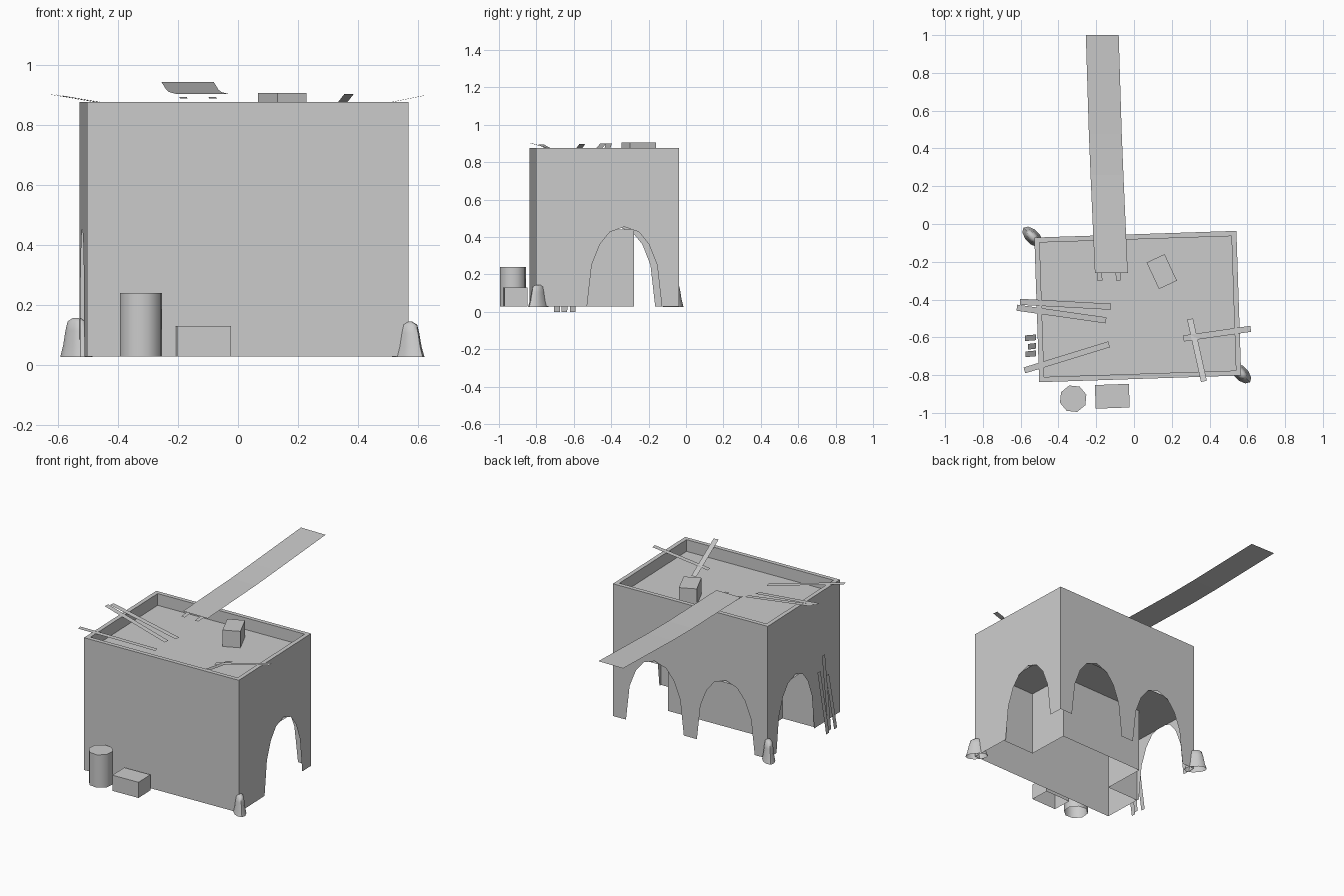
import bpy, bmesh, math
from mathutils import Matrix, Vector

if "Cube" in bpy.data.objects:
    bpy.data.objects.remove(bpy.data.objects["Cube"])

Z0, Z1, ROOF, CEIL = 0.03, 0.875, 0.80, 0.44
HW, HD = 0.535, 0.383
HOUSE = Matrix.Translation((0.02, -0.437, 0)) @ Matrix.Rotation(math.radians(1.9), 4, 'Z')


def mesh_object(name, faces, matrix=Matrix()):
    """Object from a list of polygons, each a list of points."""
    bm = bmesh.new()
    for pts in faces:
        bm.faces.new([bm.verts.new(matrix @ Vector(p)) for p in pts])
    bmesh.ops.remove_doubles(bm, verts=bm.verts, dist=0.0005)
    bmesh.ops.recalc_face_normals(bm, faces=bm.faces)
    me = bpy.data.meshes.new(name)
    bm.to_mesh(me)
    bm.free()
    ob = bpy.data.objects.new(name, me)
    bpy.context.collection.objects.link(ob)
    return ob


def smooth(ob):
    bpy.ops.object.select_all(action='DESELECT')
    bpy.context.view_layer.objects.active = ob
    ob.select_set(True)
    bpy.ops.object.shade_smooth_by_angle(angle=math.radians(50))


# Outer walls with arched openings cut into their lower edge
HALF_ARCH = [(0.2, Z0), (0.175, 0.25), (0.132, 0.36), (0.078, 0.427), (0, 0.455)]


def arch_outline(c):
    left = [(c - u, z) for u, z in HALF_ARCH]
    right = [(c + u, z) for u, z in HALF_ARCH[-2::-1]]
    return left + right


def wall(half, centres, place):
    pts = [(-half, Z1), (-half, Z0)]
    for c in centres:
        pts += arch_outline(c)
    pts += [(half, Z0), (half, Z1)]
    return [place(u, z) for u, z in pts]


walls = [
    wall(HW, [], lambda u, z: (u, -HD, z)),
    wall(HW, [-0.245, 0.245], lambda u, z: (u, HD, z)),
    wall(HD, [0.09], lambda u, z: (-HW, u, z)),
    wall(HD, [0.09], lambda u, z: (HW, u, z)),
]
mesh_object("outer_walls", walls, HOUSE)

# Parapet rim, its inner faces and the sunken roof
def ring(w, d, z):
    return [(-w, -d, z), (w, -d, z), (w, d, z), (-w, d, z)]


T = 0.027
outer, inner, floor = ring(HW, HD, Z1), ring(HW - T, HD - T, Z1), ring(HW - T, HD - T, ROOF)
faces = [floor]
for i in range(4):
    j = (i + 1) % 4
    faces += [[outer[i], outer[j], inner[j], inner[i]], [inner[i], inner[j], floor[j], floor[i]]]
mesh_object("roof_and_parapet", faces, HOUSE)

# Stepped room wall behind the arcade, and the arcade ceiling
S, YF, YB = 0.305, -0.126, 0.15
path = [(HW, YF), (S, YF), (S, YB), (-S, YB), (-S, YF), (-HW, YF)]
faces = [[(*a, Z0), (*b, Z0), (*b, CEIL), (*a, CEIL)] for a, b in zip(path, path[1:])]
faces.append([(x, y, CEIL) for x, y in path + [(-HW, HD), (HW, HD)]])
mesh_object("arcade_interior", faces, HOUSE)


# Crates, open underneath
def crate(name, centre, size, z0, z1, angle):
    m = Matrix.Translation((*centre, 0)) @ Matrix.Rotation(math.radians(angle), 4, 'Z')
    lo, hi = ring(size[0] / 2, size[1] / 2, z0), ring(size[0] / 2, size[1] / 2, z1)
    sides = [[lo[i], lo[(i + 1) % 4], hi[(i + 1) % 4], hi[i]] for i in range(4)]
    mesh_object(name, sides + [hi], m)


crate("ground_crate", (-0.115, -0.912), (0.18, 0.125), Z0, 0.13, 2)
crate("roof_crate", (0.147, -0.252), (0.105, 0.155), ROOF, 0.905, 25)


# Lathed parts: barrel and bell-shaped corner stones
def lathe(name, profile, sides, matrix):
    rings = [[(r * math.cos(2 * math.pi * k / sides), r * math.sin(2 * math.pi * k / sides), z)
              for k in range(sides)] for r, z in profile]
    faces = [[a[k], a[(k + 1) % sides], b[(k + 1) % sides], b[k]]
             for a, b in zip(rings, rings[1:]) for k in range(sides)]
    smooth(mesh_object(name, faces + [rings[-1]], matrix))


lathe("barrel", [(0.073, Z0), (0.073, 0.24)], 8,
      Matrix.Translation((-0.322, -0.925, 0)) @ Matrix.Rotation(0.3, 4, 'Z'))

BELL = [(1, 0), (0.82, 0.035), (0.68, 0.08), (0.55, 0.108), (0.25, 0.118)]
for name, x, y, h in (("front_corner_stone", 0.566, -0.79, 1), ("back_corner_stone", -0.537, -0.068, 1.1)):
    m = (Matrix.Translation((x, y, 0.027)) @ Matrix.Rotation(math.radians(-45), 4, 'Z')
         @ Matrix.Diagonal((0.068, 0.037, h, 1)))
    lathe(name, BELL, 10, m)


# Thin loose planks running between two points
def plank(name, a, b, width, side=None):
    a, b = Vector(a), Vector(b)
    s = Vector(side) if side else (b - a).cross(Vector((0, 0, 1))).normalized()
    s = s * width / 2
    mesh_object(name, [[a - s, b - s, b + s, a + s]])


roof_planks = [
    ((-0.603, -0.412, 0.90), (-0.122, -0.438, 0.82)),
    ((-0.62, -0.443, 0.90), (-0.148, -0.51, 0.82)),
    ((-0.58, -0.775, 0.895), (-0.132, -0.637, 0.82)),
    ((0.618, -0.555, 0.897), (0.262, -0.606, 0.825)),
    ((0.37, -0.833, 0.903), (0.297, -0.503, 0.81)),
]
for i, (a, b) in enumerate(roof_planks):
    plank(f"roof_plank_{i + 1}", a, b, 0.032)

# Planks leaning on the left wall
for i, (y0, y1, x0, top) in enumerate(((-0.69, -0.685, -0.575, 0.33), (-0.65, -0.645, -0.56, 0.47),
                                      (-0.605, -0.60, -0.578, 0.38))):
    plank(f"leaning_plank_{i + 1}", (x0, y0, 0), (-0.52, y1, top), 0.03, (0, 1, 0))

# Long gangway rising to the back, with two short battens at its foot
spine = [(-0.12, -0.26, 0.903), (-0.143, 0.26, 0.909), (-0.152, 0.48, 0.917), (-0.168, 1.0, 0.943)]
w = 0.087
mesh_object("gangway", [[(a[0] - w, *a[1:]), (a[0] + w, *a[1:]), (b[0] + w, *b[1:]), (b[0] - w, *b[1:])]
                        for a, b in zip(spine, spine[1:])])
for i, x in enumerate((-0.18, -0.083)):
    plank(f"gangway_batten_{i + 1}", (x, -0.30, 0.888), (x - 0.004, -0.2, 0.893), 0.025)
